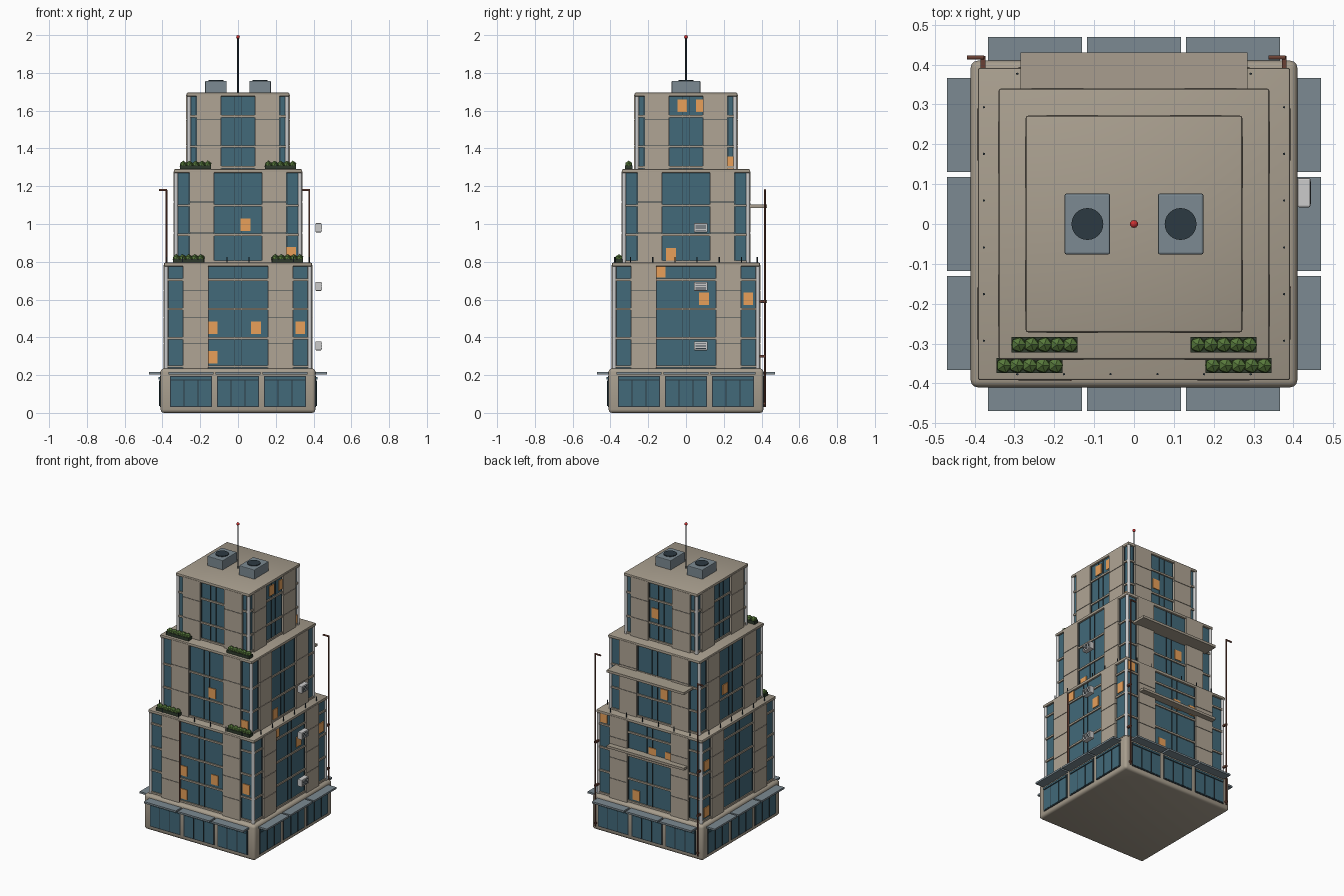
import bpy, bmesh, math
from mathutils import Matrix, Vector

if "Cube" in bpy.data.objects:
    bpy.data.objects.remove(bpy.data.objects["Cube"], do_unlink=True)


def material(name, hexcode):
    rgb = [int(hexcode[i:i + 2], 16) / 255 for i in (0, 2, 4)]
    color = [c / 12.92 if c < 0.04 else ((c + 0.055) / 1.055) ** 2.4 for c in rgb] + [1]
    m = bpy.data.materials.new(name)
    m.use_nodes = True
    m.diffuse_color = color
    m.node_tree.nodes["Principled BSDF"].inputs["Base Color"].default_value = color
    return m


STONE = material("stone", "A89E8E")
PANEL = material("panel", "B0A595")
GLASS = material("glass", "426A7A")
LIT = material("lit_glass", "E8A05A")
FRAME = material("dark_frame", "2C3A42")
METAL = material("blue_grey_metal", "7C8A92")
LIGHT = material("light_grey", "C4C6C4")
RUST = material("rusty_pipe", "6A4034")
GREEN = material("leaves", "587A3C")
SOIL = material("planter_box", "2E3A2C")
RED = material("beacon_red", "D03030")


class Part:
    """Collects simple solids into one mesh object."""

    def __init__(self, name, mat):
        self.name, self.mat, self.bm = name, mat, bmesh.new()

    def box(self, x, y, z, turn=Matrix(), bevel=0, segments=2):
        # x, y and z are (low, high) ranges
        lo, hi = Vector((x[0], y[0], z[0])), Vector((x[1], y[1], z[1]))
        m = turn @ Matrix.Translation((lo + hi) / 2) @ Matrix.Diagonal((*(hi - lo), 1))
        verts = bmesh.ops.create_cube(self.bm, size=1, matrix=m)["verts"]
        if bevel:
            edges = list({e for v in verts for e in v.link_edges})
            bmesh.ops.bevel(self.bm, geom=edges, offset=bevel, segments=segments,
                            affect='EDGES', profile=0.5)

    def rod(self, start, end, radius, sides=10):
        a, b = Vector(start), Vector(end)
        m = Matrix.Translation((a + b) / 2) @ (b - a).to_track_quat('Z', 'Y').to_matrix().to_4x4()
        bmesh.ops.create_cone(self.bm, cap_ends=True, segments=sides, radius1=radius,
                              radius2=radius, depth=(b - a).length, matrix=m)

    def ball(self, center, radius, detail=1):
        bmesh.ops.create_icosphere(self.bm, subdivisions=detail, radius=radius,
                                   matrix=Matrix.Translation(center))

    def finish(self, smooth=False):
        mesh = bpy.data.meshes.new(self.name)
        self.bm.to_mesh(mesh)
        self.bm.free()
        mesh.materials.append(self.mat)
        obj = bpy.data.objects.new(self.name, mesh)
        bpy.context.collection.objects.link(obj)
        if smooth:
            bpy.ops.object.select_all(action='DESELECT')
            obj.select_set(True)
            bpy.context.view_layer.objects.active = obj
            bpy.ops.object.shade_smooth_by_angle(angle=math.radians(40))
        return obj


# front, right, back, left
SIDES = [Matrix.Rotation(math.radians(90 * i), 4, 'Z') for i in range(4)]
CORNERS = [(sx, sy) for sx in (-1, 1) for sy in (-1, 1)]

# Ground floor with shop windows and awnings
base = Part("base_block", STONE)
base.box((-.41, .41), (-.41, .41), (0, .235), bevel=.018, segments=3)
base.finish(True)
shop_frame, shop_glass = Part("shop_frames", FRAME), Part("shop_glass", GLASS)
awning, shop_sign = Part("awnings", METAL), Part("shop_signs", GLASS)
for turn in SIDES:
    for c in (-.249, 0, .249):
        shop_frame.box((c - .112, c + .112), (-.414, -.40), (.03, .195), turn)
        shop_glass.box((c - .106, c + .106), (-.416, -.40), (.037, .172), turn)
        shop_sign.box((c - .106, c + .106), (-.42, -.40), (.178, .19), turn)
        for u in (-.037, .037):
            shop_frame.box((c + u - .002, c + u + .002), (-.419, -.41), (.037, .172), turn)
        awning.box((c - .118, c + .118), (-.47, -.40), (.204, .216), turn)
for p in (shop_frame, shop_glass, awning, shop_sign):
    p.finish()

# Tiers: half width, bottom, top, panel centre, floor band heights
TIERS = [("lower", .392, .23, .795, .225, (.245, .395, .55, .705)),
         ("middle", .34, .79, 1.29, .192, (.80, .943, 1.098)),
         ("upper", .272, 1.285, 1.695, .155, (1.30, 1.41, 1.57))]
# Lit windows per tier: side index, position along side, height
LIT_WINDOWS = [
    [(0, -.135, .45), (0, .095, .45), (0, .33, .45), (0, -.135, .295),
     (1, -.135, .75), (1, .095, .605), (1, .33, .605), (2, .02, .61), (2, .14, .61),
     (2, -.34, .75), (2, -.1, .295), (3, -.33, .605), (3, -.33, .295)],
    [(0, .04, .995), (0, .28, .845), (1, -.08, .84), (2, .07, .995), (3, -.06, 1.0)],
    [(1, -.02, 1.625), (1, .08, 1.625), (1, .232, 1.325), (2, -.045, 1.48)]]

for (name, h, z0, z1, pc, floors), lights in zip(TIERS, LIT_WINDOWS):
    wall = h - .012
    core = Part(name + "_glass_core", GLASS)
    core.box((-wall, wall), (-wall, wall), (z0, z1 - .005))
    core.finish()
    roof = Part(name + "_roof_slab", STONE)
    roof.box((-h, h), (-h, h), (z1 - .02, z1), bevel=.006)
    roof.finish(True)
    posts = Part(name + "_corner_posts", LIGHT)
    for sx, sy in CORNERS:
        posts.rod((sx * wall, sy * wall, z0), (sx * wall, sy * wall, z1 - .02), .011, 12)
    posts.finish(True)

    panels, bands = Part(name + "_wall_panels", PANEL), Part(name + "_floor_bands", STONE)
    joints, mullions = Part(name + "_panel_joints", FRAME), Part(name + "_mullions", FRAME)
    n = len(floors)
    step = (z1 - .008 - z0) / n
    for turn in SIDES:
        for s in (-1, 1):
            x = (s * pc - .065, s * pc + .065)
            joints.box((x[0] + .002, x[1] - .002), (-h + .001, -wall + .01), (z0, z1 - .01), turn)
            for i in range(n):
                panels.box(x, (-h - .002, -wall + .01),
                           (z0 + i * step, z0 + (i + 1) * step - .003), turn)
            for u in (.02, pc - .068, pc + .068):
                mullions.box((s * u - .0015, s * u + .0015), (-wall - .004, -wall + .01),
                             (z0, z1 - .02), turn)
        for z in floors:
            bands.box((-wall, wall), (-wall - .008, -wall + .01), (z - .006, z + .006), turn)
    for p in (panels, bands, joints, mullions):
        p.finish()

    lit = Part(name + "_lit_windows", LIT)
    for side, u, z in lights:
        lit.box((u - .026, u + .026), (-wall - .005, -wall + .01), (z - .033, z + .033), SIDES[side])
    lit.finish()

# Thin downpipes beside the lower wall panels
down = Part("wall_downpipes", RUST)
for turn in SIDES[:2]:
    down.box((-.162, -.157), (-.394, -.37), (.24, .775), turn)
down.finish()

# Rear balcony slabs
balcony = Part("rear_balconies", STONE)
for z, y in ((.59, .37), (1.095, .32)):
    balcony.box((-.285, .285), (y, .43), (z - .009, z + .007))
balcony.finish()

# Rear standing pipes with bent tops
pipe = Part("rear_pipes", RUST)
for x in (-.379, .377):
    pipe.rod((x, .418, .03), (x, .418, 1.18), .005)
    pipe.rod((x + .003, .418, 1.18), (x - .04, .418, 1.18), .0055)
    for z in (.05, .3, .59):
        pipe.box((x - .006, x + .006), (.38, .422), (z - .006, z + .006))
pipe.finish(True)

# Wall air conditioners
cooler, louver = Part("wall_coolers", LIGHT), Part("cooler_louvers", FRAME)
for z in (.355, .67, .98):
    cooler.box((.41, .443), (.042, .115), (z - .024, z + .024), bevel=.004)
    for dz in (-.014, -.005, .004, .013):
        louver.box((.44, .4445), (.05, .107), (z + dz - .0015, z + dz + .0015))
cooler.finish()
louver.finish()

# Planters with bushes on the front terraces
trough, bushes = Part("planter_boxes", SOIL), Part("planter_bushes", GREEN)
for x, y, z in ((.262, -.355, .795), (.225, -.303, 1.29)):
    for s in (-1, 1):
        trough.box((s * x - .083, s * x + .083), (y - .019, y + .019), (z, z + .02))
        for i in range(-2, 3):
            bushes.ball((s * x + i * .0325, y, z + .024), .021)
trough.finish()
bushes.finish()

# Railing stubs on the lower terrace
stubs = Part("terrace_stubs", FRAME)
for turn in SIDES:
    for u in (-.293, -.176, -.059, .059, .176, .293):
        p = turn @ Vector((u, -.377, .79))
        stubs.rod(p, p + Vector((0, 0, .035)), .003, 6)
stubs.finish()

# Rooftop machines, fans and antenna
machine, fan = Part("roof_machines", METAL), Part("roof_fans", FRAME)
for s in (-1, 1):
    x = s * .117
    machine.box((x - .057, x + .057), (-.076, .076), (1.69, 1.757), bevel=.004)
    fan.rod((x, 0, 1.75), (x, 0, 1.762), .04, 24)
machine.finish()
fan.finish(True)
mast = Part("antenna_mast", FRAME)
mast.rod((0, 0, 1.69), (0, 0, 1.99), .0045, 8)
mast.finish(True)
beacon = Part("antenna_beacon", RED)
beacon.ball((0, 0, 1.99), .01, 2)
beacon.finish(True)
